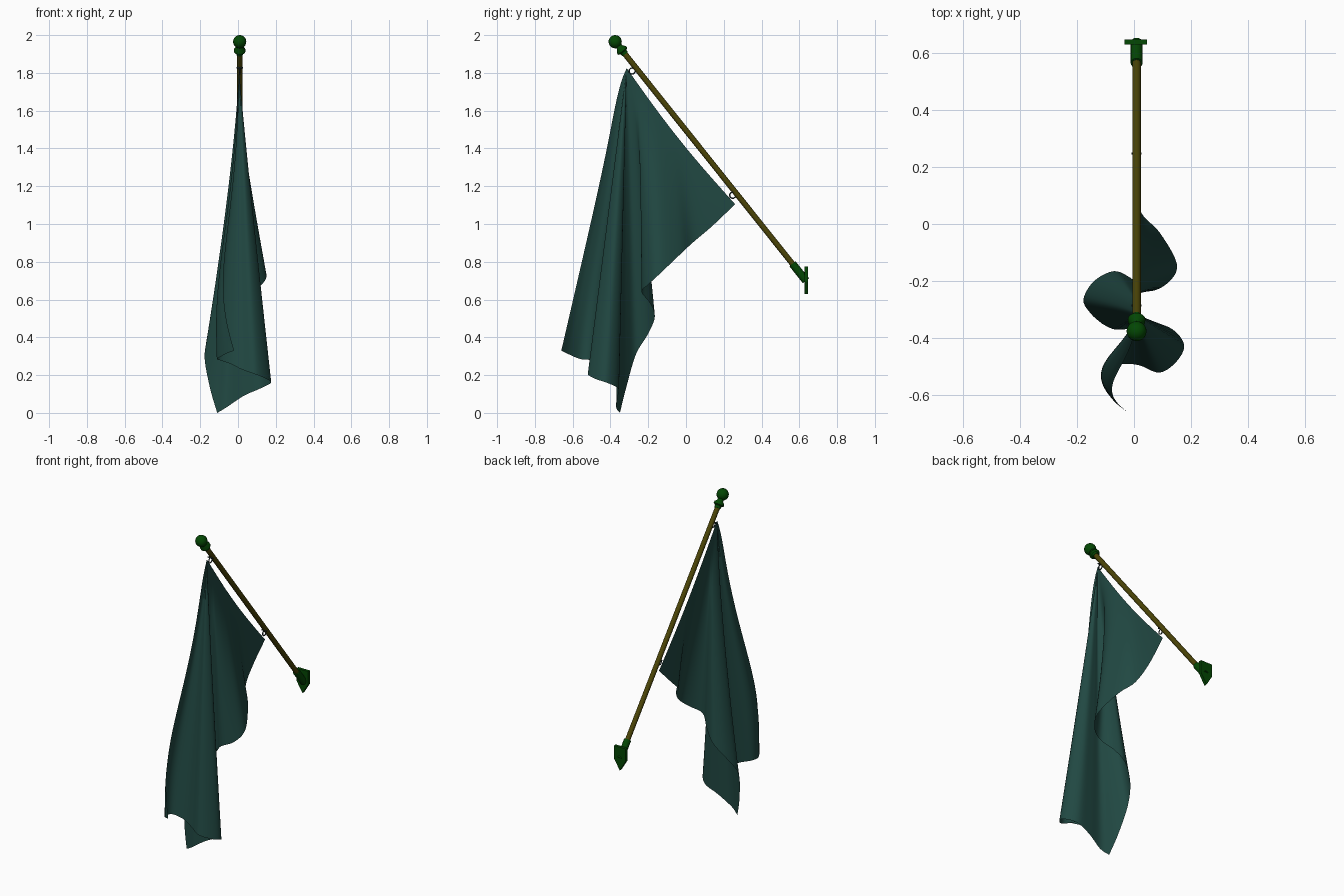
import bpy, bmesh, math
from mathutils import Vector

if "Cube" in bpy.data.objects:
    bpy.data.objects.remove(bpy.data.objects["Cube"], do_unlink=True)


def material(name, rgb):
    m = bpy.data.materials.new(name)
    m.use_nodes = True
    m.diffuse_color = (*rgb, 1)
    m.node_tree.nodes["Principled BSDF"].inputs["Base Color"].default_value = (*rgb, 1)
    return m


TEAL = material("teal cloth", (0.015, 0.065, 0.055))
WOOD = material("olive pole", (0.07, 0.058, 0.002))
GREEN = material("dark green metal", (0.001, 0.063, 0.001))
STEEL = material("dark ring metal", (0.015, 0.03, 0.03))


def finish(obj, name, mat, smooth=True):
    obj.name = obj.data.name = name
    obj.data.materials.clear()
    obj.data.materials.append(mat)
    if smooth:
        bpy.ops.object.select_all(action="DESELECT")
        obj.select_set(True)
        bpy.context.view_layer.objects.active = obj
        bpy.ops.object.shade_smooth_by_angle(angle=math.radians(40))
    return obj


def from_bmesh(bm, name, mat, smooth=True):
    bmesh.ops.recalc_face_normals(bm, faces=bm.faces)
    mesh = bpy.data.meshes.new(name)
    bm.to_mesh(mesh)
    bm.free()
    obj = bpy.data.objects.new(name, mesh)
    bpy.context.collection.objects.link(obj)
    return finish(obj, name, mat, smooth)


# Pole axis, from the tip down to the wall
POLE_X = 0.009
TIP = Vector((POLE_X, -0.375, 1.965))
FOOT = Vector((POLE_X, 0.635, 0.70))
AXIS = (FOOT - TIP).normalized()
LENGTH = (FOOT - TIP).length


def turned(name, profile, mat, sides=16):
    """Lathe (distance along pole, radius) pairs about the pole axis."""
    bm = bmesh.new()
    side = Vector((1, 0, 0))
    other = AXIS.cross(side)
    rings = []
    for d, r in profile:
        rings.append([bm.verts.new(TIP + AXIS * d + r * (
            side * math.cos(math.tau * i / sides) + other * math.sin(math.tau * i / sides)))
            for i in range(sides)])
    for a, b in zip(rings, rings[1:]):
        for i in range(sides):
            j = (i + 1) % sides
            bm.faces.new((a[i], a[j], b[j], b[i]))
    bm.faces.new(rings[0])
    bm.faces.new(rings[-1])
    return from_bmesh(bm, name, mat)


turned("pole", [(0.04, 0.015), (LENGTH - 0.02, 0.015)], WOOD)
turned("finial_collar", [(0.02, 0.016), (0.04, 0.018), (0.052, 0.03), (0.064, 0.031),
                         (0.07, 0.02), (0.085, 0.018)], GREEN)
turned("bracket_sleeve", [(LENGTH - 0.115, 0.021), (LENGTH, 0.021)], GREEN)

# Finial ball
bpy.ops.mesh.primitive_uv_sphere_add(segments=20, ring_count=12, radius=0.035, location=TIP)
finish(bpy.context.object, "finial_ball", GREEN)

# Shield shaped wall plate
bm = bmesh.new()
shield = [(-0.04, 0.775), (0.04, 0.775), (0.04, 0.695), (0, 0.63), (-0.04, 0.695)]
face = bm.faces.new([bm.verts.new((x + POLE_X - 0.003, 0.628, z)) for x, z in shield])
grown = bmesh.ops.extrude_face_region(bm, geom=[face])
bmesh.ops.translate(bm, vec=(0, 0.018, 0),
                    verts=[v for v in grown["geom"] if isinstance(v, bmesh.types.BMVert)])
from_bmesh(bm, "wall_plate", GREEN, smooth=False)

# Rings that carry the cloth, each hung from a small pin through the pole
for label, y, z in (("upper", -0.285, 1.81), ("lower", 0.247, 1.152)):
    bpy.ops.mesh.primitive_torus_add(major_radius=0.016, minor_radius=0.0035, major_segments=16,
                                     minor_segments=6, location=(POLE_X, y, z),
                                     rotation=(0, math.pi / 2, 0))
    finish(bpy.context.object, label + "_ring", STEEL)
    bpy.ops.mesh.primitive_cylinder_add(vertices=8, radius=0.004, depth=0.036,
                                        location=(POLE_X, y, z + 0.016),
                                        rotation=(0, math.pi / 2, 0))
    finish(bpy.context.object, label + "_pin", STEEL)

# Cloth: folds fall from the edge along the pole to the hem and the lower edge
CORNER = Vector((0.005, -0.314, 1.825))
HEM = [(-.02, -.66, .33), (-.07, -.62, .31), (-.11, -.56, .285), (-.10, -.51, .28),
       (-.04, -.49, .26), (.02, -.495, .23), (.09, -.52, .205), (.15, -.48, .18),
       (.175, -.42, .16), (.12, -.36, .13), (.03, -.36, .09), (-.06, -.37, .03),
       (-.11, -.35, 0)]
LOWER_EDGE = [(-.15, -.315, .14), (-.177, -.265, .31), (-.14, -.2, .42), (-.07, -.165, .51),
              (-.01, -.19, .58), (.05, -.235, .64), (.12, -.205, .675), (.15, -.14, .735),
              (.09, -.03, .84), (.025, .04, .905), (.005, .14, .99), (.005, .26, 1.105)]
POLE_EDGE = Vector(LOWER_EDGE[-1]) - CORNER


def smooth_path(points, steps):
    """Smooth curve through the points, with the ends kept."""
    p = [Vector(q) for q in points]
    p = [p[0]] + p + [p[-1]]
    out = []
    for a, b, c, d in zip(p, p[1:], p[2:], p[3:]):
        for i in range(steps):
            t = i / steps
            out.append(0.5 * (2 * b + (c - a) * t + (2 * a - 5 * b + 4 * c - d) * t * t
                              + (3 * b - a - 3 * c + d) * t ** 3))
    return out + [p[-1]]


hem_path = smooth_path(HEM, 5)[:-1]
rim = hem_path + smooth_path(HEM[-1:] + LOWER_EDGE, 5)
ROWS = 36
bm = bmesh.new()
columns = []
for k, end in enumerate(rim):
    # where this fold leaves the edge along the pole
    s = max(0, (k - len(hem_path)) / (len(rim) - 1 - len(hem_path))) ** 3
    start = CORNER + POLE_EDGE * s + Vector((0, -0.6, -0.8)) * 0.018 * math.sin(math.pi * s)
    span = end - start
    near_front = max(0, 1 - k / 20)
    column = []
    for r in range(ROWS + 1):
        t = r / ROWS
        p = start + span * t
        p.x = start.x + span.x * t ** (1.35 if span.x < 0 else 1.08)
        # sideways curl and forward swell of the front edge
        p.x -= 0.065 * near_front * math.sin(math.pi * t ** 2.4)
        p.y -= 0.4 * near_front * t * math.exp(-t / 0.1)
        column.append(bm.verts.new(p))
    columns.append(column)
for a, b in zip(columns, columns[1:]):
    for r in range(ROWS):
        bm.faces.new((a[r], a[r + 1], b[r + 1], b[r]))
bmesh.ops.remove_doubles(bm, verts=bm.verts, dist=0.00001)
flag = from_bmesh(bm, "flag_cloth", TEAL)
flag.data.shade_smooth()
